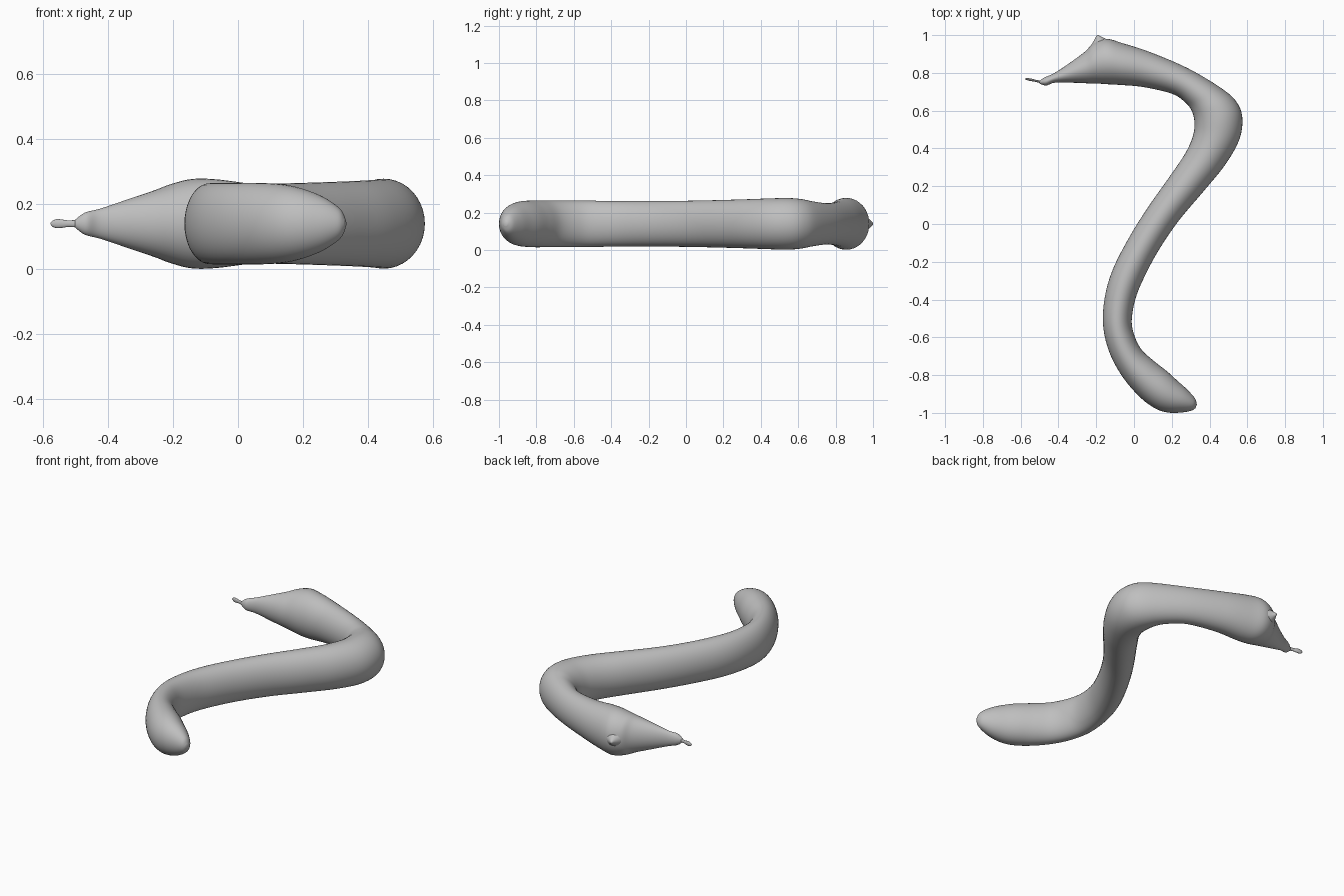
import bpy, bmesh, math
from mathutils import Vector

cube = bpy.data.objects.get("Cube")
if cube:
    bpy.data.objects.remove(cube)

grey = bpy.data.materials.new("plain grey")
grey.use_nodes = True
grey.diffuse_color = (0.52, 0.52, 0.52, 1)
grey.node_tree.nodes["Principled BSDF"].inputs["Base Color"].default_value = (0.52, 0.52, 0.52, 1)

MID_Z = 0.14


def smooth_path(rows, steps):
    """Catmull-Rom interpolation through the cross-section stations."""
    pts = [Vector(r) for r in rows]
    pts = [pts[0]] + pts + [pts[-1]]
    out = []
    for i in range(1, len(pts) - 2):
        a, b, c, d = pts[i - 1:i + 3]
        for s in range(steps):
            t = s / steps
            out.append(0.5 * (2 * b + (c - a) * t + (2 * a - 5 * b + 4 * c - d) * t ** 2
                              + (3 * b - a - 3 * c + d) * t ** 3))
    return out + [pts[-1]]


def loft(name, rows, sides=40, steps=6):
    """Skin elliptical rings; each row is left edge x, y, right edge x, y, half height."""
    bm = bmesh.new()
    rings = []
    for ax, ay, bx, by, h in smooth_path(rows, steps):
        ring = []
        for k in range(sides):
            ang = 2 * math.pi * k / sides
            f = (1 + math.cos(ang)) / 2
            ring.append(bm.verts.new((ax + (bx - ax) * f, ay + (by - ay) * f,
                                      MID_Z + h * math.sin(ang))))
        rings.append(ring)
    for lower, upper in zip(rings, rings[1:]):
        for k in range(sides):
            n = (k + 1) % sides
            bm.faces.new((lower[k], lower[n], upper[n], upper[k]))
    bm.faces.new(rings[0])
    bm.faces.new(rings[-1])
    bmesh.ops.recalc_face_normals(bm, faces=bm.faces)
    for face in bm.faces:
        face.smooth = True
    mesh = bpy.data.meshes.new(name)
    bm.to_mesh(mesh)
    bm.free()
    mesh.materials.append(grey)
    obj = bpy.data.objects.new(name, mesh)
    bpy.context.collection.objects.link(obj)
    return obj


# Winding body, from the blunt end to the pointed end
loft("winding_body", [
    (0.325, -0.975, 0.333, -0.955, 0.012),
    (0.305, -0.988, 0.322, -0.922, 0.045),
    (0.25, -0.998, 0.28, -0.875, 0.08),
    (0.18, -0.998, 0.23, -0.83, 0.105),
    (0.11, -0.975, 0.175, -0.78, 0.12),
    (0.03, -0.915, 0.105, -0.725, 0.125),
    (-0.06, -0.81, 0.04, -0.665, 0.125),
    (-0.13, -0.68, 0.002, -0.59, 0.125),
    (-0.163, -0.54, -0.012, -0.51, 0.124),
    (-0.155, -0.39, 0.008, -0.395, 0.122),
    (-0.112, -0.24, 0.055, -0.28, 0.122),
    (-0.025, -0.07, 0.13, -0.14, 0.122),
    (0.075, 0.09, 0.235, 0.015, 0.124),
    (0.195, 0.26, 0.37, 0.175, 0.128),
    (0.275, 0.38, 0.48, 0.31, 0.132),
    (0.313, 0.47, 0.555, 0.44, 0.136),
    (0.32, 0.54, 0.574, 0.55, 0.138),
    (0.305, 0.60, 0.55, 0.635, 0.132),
    (0.27, 0.645, 0.475, 0.71, 0.12),
    (0.20, 0.69, 0.29, 0.822, 0.11),
    (0.05, 0.725, 0.085, 0.91, 0.12),
    (-0.07, 0.736, -0.06, 0.957, 0.136),
    (-0.14, 0.74, -0.145, 0.98, 0.137),
    (-0.20, 0.744, -0.215, 0.957, 0.121),
    (-0.25, 0.745, -0.26, 0.912, 0.103),
    (-0.33, 0.748, -0.34, 0.853, 0.076),
    (-0.42, 0.748, -0.42, 0.80, 0.047),
    (-0.465, 0.733, -0.475, 0.775, 0.034),
    (-0.50, 0.743, -0.50, 0.758, 0.012),
])

# Small pinched point on the back of the widest part
loft("pinched_point", [
    (-0.245, 0.915, -0.11, 0.95, 0.06),
    (-0.222, 0.955, -0.145, 0.978, 0.035),
    (-0.206, 0.982, -0.17, 0.99, 0.018),
    (-0.198, 0.999, -0.187, 1.0, 0.006),
], sides=24, steps=4)

# Thin wisp at the pointed end
loft("end_wisp", [
    (-0.49, 0.745, -0.49, 0.759, 0.012),
    (-0.52, 0.752, -0.52, 0.763, 0.010),
    (-0.535, 0.755, -0.535, 0.768, 0.012),
    (-0.555, 0.758, -0.555, 0.772, 0.014),
    (-0.57, 0.763, -0.57, 0.772, 0.009),
    (-0.576, 0.766, -0.576, 0.769, 0.002),
], sides=16, steps=4)
